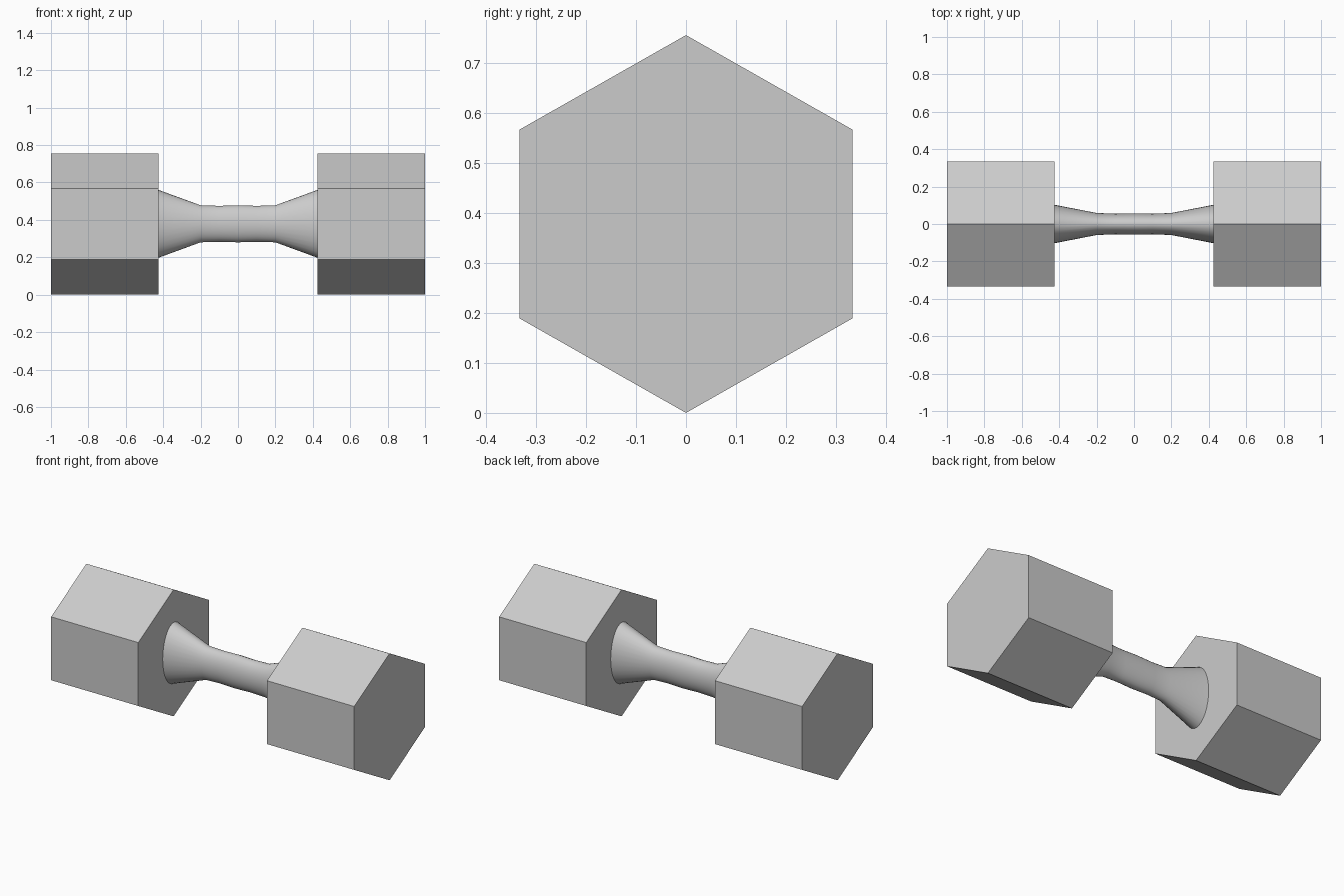
import bpy, bmesh
from math import sin, cos, pi

if "Cube" in bpy.data.objects:
    bpy.data.objects.remove(bpy.data.objects["Cube"])

ZC = 0.379  # height of the bar axis


def loft(name, stations, sides):
    """Skin capped rings along x; each station is (x, radius_y, radius_z)."""
    bm = bmesh.new()
    rings = []
    for x, ry, rz in stations:
        rings.append([bm.verts.new((x, ry * sin(2 * pi * i / sides),
                                    ZC + rz * cos(2 * pi * i / sides)))
                      for i in range(sides)])
    for a, b in zip(rings, rings[1:]):
        for i in range(sides):
            j = (i + 1) % sides
            bm.faces.new((a[i], a[j], b[j], b[i]))
    bm.faces.new(rings[0])
    bm.faces.new(rings[-1])
    bmesh.ops.recalc_face_normals(bm, faces=bm.faces)
    mesh = bpy.data.meshes.new(name)
    bm.to_mesh(mesh)
    bm.free()
    ob = bpy.data.objects.new(name, mesh)
    bpy.context.collection.objects.link(ob)
    return ob


# Hexagonal weights, standing on an edge
HEX_Y, HEX_Z = 0.333 / sin(pi / 3), ZC - 0.001
for side, name in ((-1, "left_weight"), (1, "right_weight")):
    loft(name, [(side * x, HEX_Y, HEX_Z) for x in (0.425, 1.0)], 6).location.z = -0.001

# Flattened oval grip, flaring into the weights
half = [(0.0, 0.057, 0.099), (0.1, 0.055, 0.096), (0.2, 0.059, 0.099),
        (0.427, 0.103, 0.182)]
profile = [(-x, ry, rz) for x, ry, rz in reversed(half[1:])] + half
handle = loft("handle", profile, 32)
bpy.context.view_layer.objects.active = handle
handle.select_set(True)
bpy.ops.object.shade_smooth_by_angle(angle=pi / 6)
